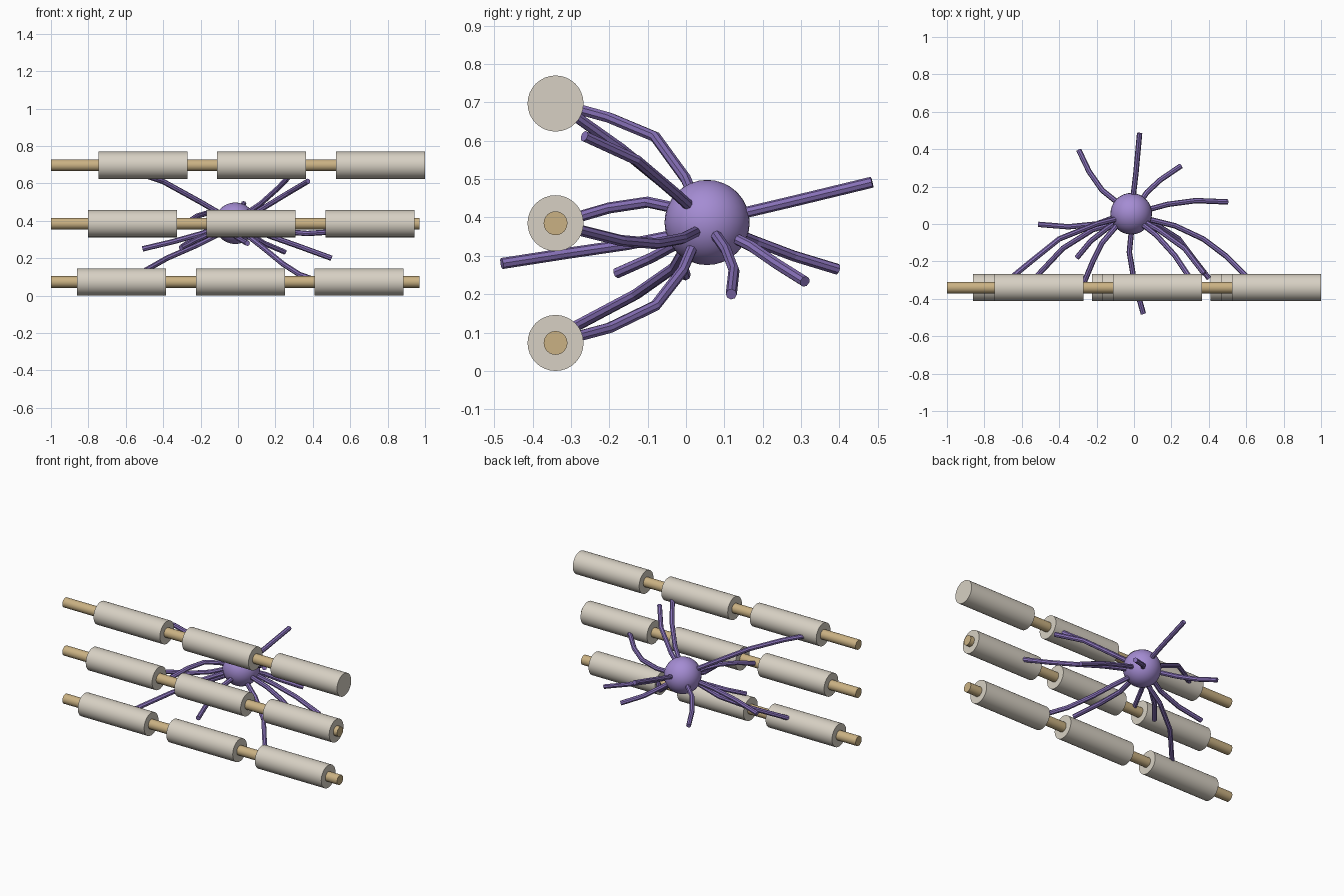
import bpy
import math

cube = bpy.data.objects.get("Cube")
if cube:
    bpy.data.objects.remove(cube, do_unlink=True)


def material(name, srgb):
    color = [(c / 255) ** 2.2 for c in srgb] + [1]
    m = bpy.data.materials.new(name)
    m.use_nodes = True
    m.diffuse_color = color
    m.node_tree.nodes["Principled BSDF"].inputs["Base Color"].default_value = color
    return m


PURPLE = material("purple cell body", (163, 139, 210))
VIOLET = material("violet process", (134, 112, 182))
CREAM = material("cream sheath", (214, 207, 194))
TAN = material("tan fibre", (201, 176, 130))


def rod(name, x0, x1, z, radius, mat, sides=32):
    """Solid cylinder lying along x in the plane of the fibres."""
    bpy.ops.mesh.primitive_cylinder_add(
        vertices=sides, radius=radius, depth=x1 - x0,
        location=((x0 + x1) / 2, FIBRE_Y, z), rotation=(0, math.pi / 2, 0))
    ob = bpy.context.object
    ob.name = name
    ob.data.materials.append(mat)
    bpy.ops.object.shade_smooth_by_angle(angle=math.radians(35))


def process(name, points):
    """Thin eight-sided arm starting inside the cell body."""
    curve = bpy.data.curves.new(name, "CURVE")
    curve.dimensions = "3D"
    curve.bevel_depth = 0.0145
    curve.bevel_resolution = 2
    curve.use_fill_caps = True
    spline = curve.splines.new("POLY")
    spline.points.add(len(points) - 1)
    for p, co in zip(spline.points, points):
        p.co = (*co, 1)
    spline.use_smooth = False
    ob = bpy.data.objects.new(name, curve)
    bpy.context.collection.objects.link(ob)
    curve.materials.append(VIOLET)
    bpy.ops.object.select_all(action="DESELECT")
    ob.select_set(True)
    bpy.context.view_layer.objects.active = ob
    bpy.ops.object.convert(target="MESH")
    bpy.context.object.name = name


# Three fibres, each wrapped by three evenly spaced sheaths
FIBRE_Y = -0.34
for level, z, first in (("lower", 0.073, -0.86), ("middle", 0.385, -0.803),
                        ("upper", 0.697, -0.747)):
    rod(level + "_fibre", -1, 0.97, z, 0.031, TAN, 24)
    for i in range(3):
        x = first + i * 0.635
        rod(f"{level}_sheath_{i + 1}", x, x + 0.476, z, 0.073, CREAM)

# Cell body
bpy.ops.mesh.primitive_uv_sphere_add(
    segments=32, ring_count=16, radius=0.111, location=(-0.015, 0.055, 0.387))
body = bpy.context.object
body.name = "cell_body"
body.data.materials.append(PURPLE)
bpy.ops.object.shade_smooth()

# Arms that reach the sheaths
process("upper_right_arm", [(-0.08, 0.03, 0.43), (-0.2, 0, 0.5), (-0.4, -0.08, 0.61),
                            (-0.55, -0.2, 0.66), (-0.66, -0.29, 0.685)])
process("upper_left_arm", [(0.03, 0.01, 0.43), (0.12, -0.06, 0.49),
                           (0.22, -0.17, 0.58), (0.3, -0.29, 0.665)])
process("middle_right_arm", [(-0.07, 0.02, 0.4), (-0.11, -0.03, 0.425),
                             (-0.17, -0.1, 0.44), (-0.22, -0.2, 0.425), (-0.27, -0.32, 0.39)])
process("middle_left_arm", [(0.06, 0.03, 0.365), (0.22, -0.01, 0.345),
                            (0.37, -0.08, 0.332), (0.49, -0.17, 0.34), (0.61, -0.29, 0.37)])
process("lower_right_arm", [(-0.08, 0.01, 0.34), (-0.22, -0.03, 0.27),
                            (-0.38, -0.13, 0.2), (-0.53, -0.29, 0.115)])
process("lower_left_arm", [(0.04, 0.02, 0.33), (0.13, -0.01, 0.26),
                           (0.24, -0.08, 0.17), (0.33, -0.2, 0.112), (0.4, -0.29, 0.088)])

# Free arms
process("back_arm", [(-0.01, 0.1, 0.4), (0.01, 0.27, 0.44), (0.03, 0.485, 0.492)])
process("back_right_arm", [(-0.07, 0.1, 0.37), (-0.17, 0.18, 0.338),
                           (-0.24, 0.28, 0.3), (-0.295, 0.395, 0.265)])
process("back_left_arm", [(0.02, 0.1, 0.36), (0.07, 0.17, 0.325),
                          (0.14, 0.235, 0.28), (0.25, 0.31, 0.233)])
process("left_arm", [(0.05, 0.07, 0.365), (0.18, 0.105, 0.315),
                     (0.33, 0.125, 0.262), (0.5, 0.118, 0.2)])
process("right_arm", [(-0.09, 0.04, 0.37), (-0.2, 0, 0.33),
                      (-0.35, -0.015, 0.288), (-0.51, -0.002, 0.25)])
process("front_right_arm", [(-0.06, 0.03, 0.365), (-0.14, -0.02, 0.333),
                            (-0.23, -0.09, 0.295), (-0.305, -0.18, 0.255)])
process("front_arm", [(-0.01, 0, 0.36), (-0.025, -0.15, 0.33),
                      (0, -0.3, 0.308), (0.05, -0.48, 0.28)])
process("raised_left_arm", [(0.04, 0.02, 0.42), (0.13, -0.03, 0.465),
                            (0.27, -0.13, 0.55), (0.375, -0.265, 0.612)])
